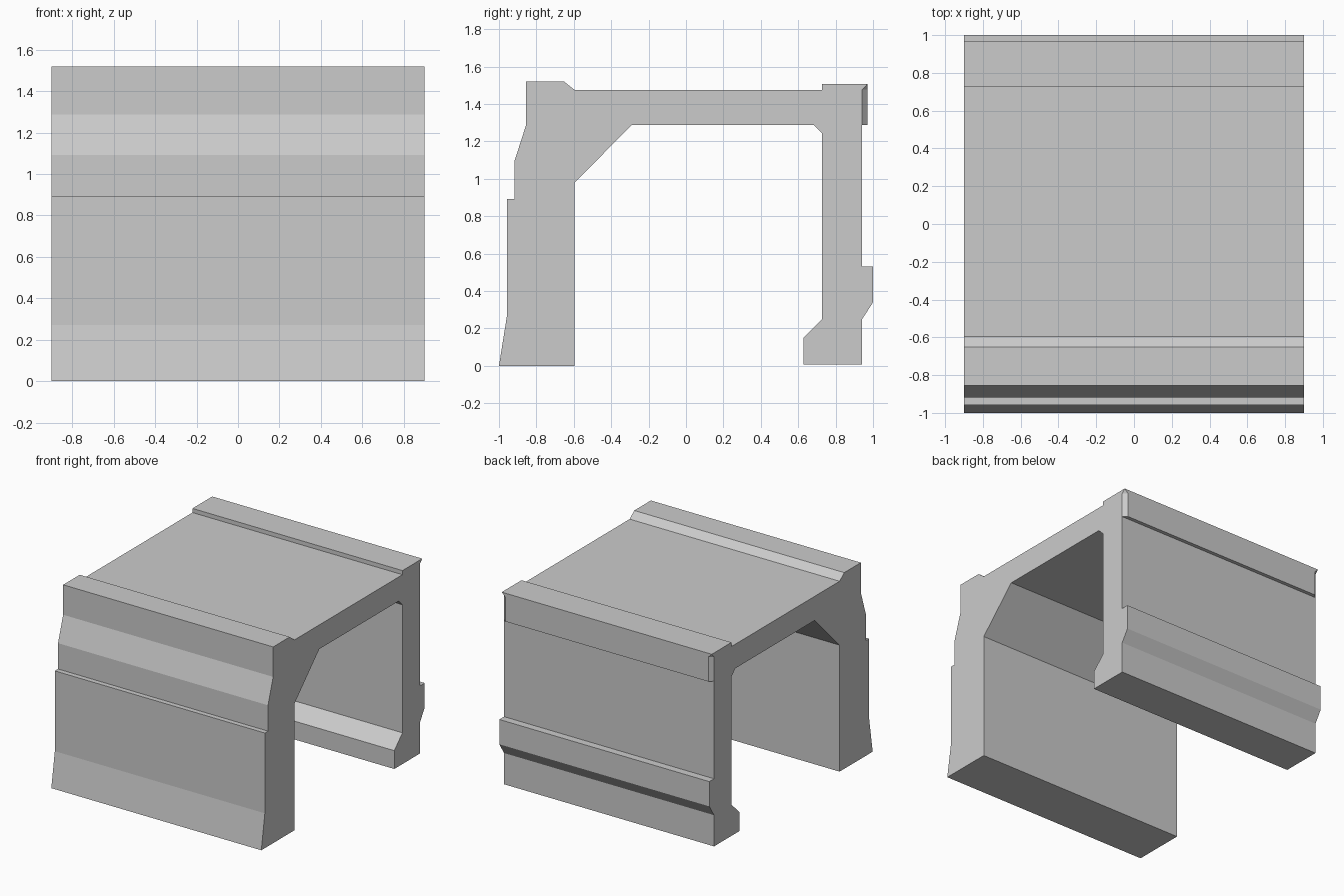
import bpy, bmesh

if "Cube" in bpy.data.objects:
    bpy.data.objects.remove(bpy.data.objects["Cube"])

HALF = 0.9      # half length along x
INSET = 0.03    # mitre at the ends of the rear lip

# Cross-section (y, z): outer front, roof, rear wall, inner opening
profile = [
    (-1.0, 0.0), (-0.957, 0.27), (-0.957, 0.892), (-0.918, 0.892),
    (-0.918, 1.092), (-0.855, 1.288), (-0.855, 1.52), (-0.652, 1.52),
    (-0.595, 1.475), (0.728, 1.475), (0.728, 1.507), (0.97, 1.507),
    (0.942, 1.477), (0.942, 1.288), (0.942, 0.532), (1.0, 0.532),
    (1.0, 0.34), (0.942, 0.25), (0.942, 0.008), (0.628, 0.008),
    (0.628, 0.15), (0.728, 0.25), (0.728, 1.242), (0.682, 1.288),
    (-0.29, 1.288), (-0.595, 0.98), (-0.595, 0.0),
]
LIP = 11        # index of the lip's top edge in the profile

bm = bmesh.new()
neg = [bm.verts.new((-HALF, y, z)) for y, z in profile]
pos = [bm.verts.new((HALF, y, z)) for y, z in profile]
bm.faces.new(neg)
bm.faces.new(pos[::-1])

# Long side faces, leaving a gap where the rear lip attaches
count = len(profile)
for i in range(count):
    if i not in (LIP, LIP + 1):
        j = (i + 1) % count
        bm.faces.new((neg[i], pos[i], pos[j], neg[j]))

# Rear lip with mitred ends
lip_y = profile[LIP][0]
ends = []
for side, x in ((neg, INSET - HALF), (pos, HALF - INSET)):
    top, upper, lower = side[LIP:LIP + 3]
    c = bm.verts.new((x, lip_y, upper.co.z))
    e = bm.verts.new((x, lip_y, lower.co.z))
    bm.faces.new((top, upper, c))
    bm.faces.new((upper, lower, e, c))
    ends.append((top, c, e, lower))
(t0, c0, e0, l0), (t1, c1, e1, l1) = ends
bm.faces.new((t0, c0, e0, e1, c1, t1))
bm.faces.new((e0, l0, l1, e1))

bmesh.ops.recalc_face_normals(bm, faces=bm.faces[:])
mesh = bpy.data.meshes.new("passage_block")
bm.to_mesh(mesh)
bm.free()
obj = bpy.data.objects.new("passage_block", mesh)
bpy.context.collection.objects.link(obj)
